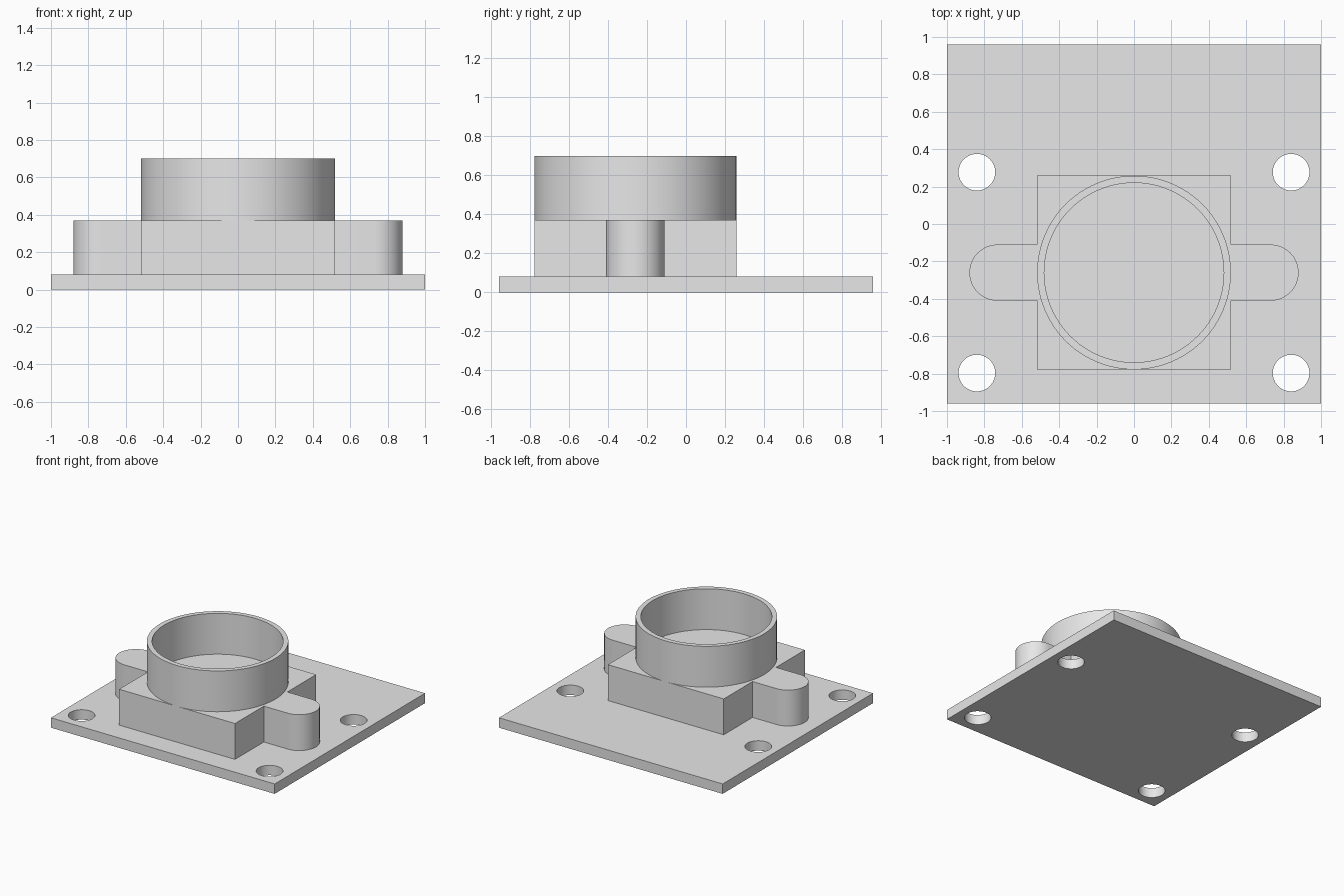
import bpy
import bmesh
from math import cos, sin, pi, radians

cube = bpy.data.objects.get("Cube")
if cube:
    bpy.data.objects.remove(cube, do_unlink=True)

# One plain grey for the whole mount
GREY = (0.8, 0.8, 0.8, 1.0)
grey = bpy.data.materials.new("plain_grey")
grey.use_nodes = True
grey.diffuse_color = GREY
grey.node_tree.nodes["Principled BSDF"].inputs["Base Color"].default_value = GREY


def arc(cx, cy, r, start, end, steps):
    """Points along an arc, both ends included."""
    angles = [start + (end - start) * i / steps for i in range(steps + 1)]
    return [(cx + r * cos(a), cy + r * sin(a)) for a in angles]


def circle(cx, cy, r, steps):
    return arc(cx, cy, r, 0, 2 * pi, steps)[:-1]


def extruded(name, outlines, z0, z1):
    """Solid from a flat outline; further outlines are holes in it."""
    bm = bmesh.new()
    edges = []
    for loop in outlines:
        verts = [bm.verts.new((x, y, z0)) for x, y in loop]
        edges += [bm.edges.new((verts[i - 1], verts[i])) for i in range(len(verts))]
    bmesh.ops.triangle_fill(bm, edges=edges, use_beauty=True, normal=(0, 0, 1))
    top = bmesh.ops.extrude_face_region(bm, geom=bm.faces[:])["geom"]
    lifted = [g for g in top if isinstance(g, bmesh.types.BMVert)]
    bmesh.ops.translate(bm, verts=lifted, vec=(0, 0, z1 - z0))
    bmesh.ops.recalc_face_normals(bm, faces=bm.faces[:])
    mesh = bpy.data.meshes.new(name)
    bm.to_mesh(mesh)
    bm.free()
    mesh.materials.append(grey)
    mesh.shade_smooth()
    mesh.set_sharp_from_angle(angle=radians(30))
    obj = bpy.data.objects.new(name, mesh)
    bpy.context.collection.objects.link(obj)
    return obj


PLATE_TOP, BODY_TOP, RING_TOP = 0.08, 0.37, 0.70
CY = -0.26      # centre of body and ring
HALF = 0.518    # half width of body, outer radius of ring
LUG = 0.15      # radius of the rounded side lugs

# Base plate with four bolt holes
plate = [(-1, -0.96), (1, -0.96), (1, 0.96), (-1, 0.96)]
holes = [circle(x, y, 0.098, 48) for x in (-0.84, 0.84) for y in (-0.797, 0.277)]
extruded("base_plate", [plate] + holes, 0, PLATE_TOP)

# Square body with a rounded lug on each side
half = [(HALF, CY - HALF), (HALF, CY - LUG)]
half += arc(0.88 - LUG, CY, LUG, -pi / 2, pi / 2, 32)
half += [(HALF, CY + LUG), (HALF, CY + HALF)]
body = half + [(-x, y) for x, y in reversed(half)]
extruded("body_block", [body], PLATE_TOP, BODY_TOP)

# Thin round collar standing on the body
extruded("collar_ring", [circle(0, CY, HALF, 96), circle(0, CY, 0.48, 96)],
         BODY_TOP, RING_TOP)
